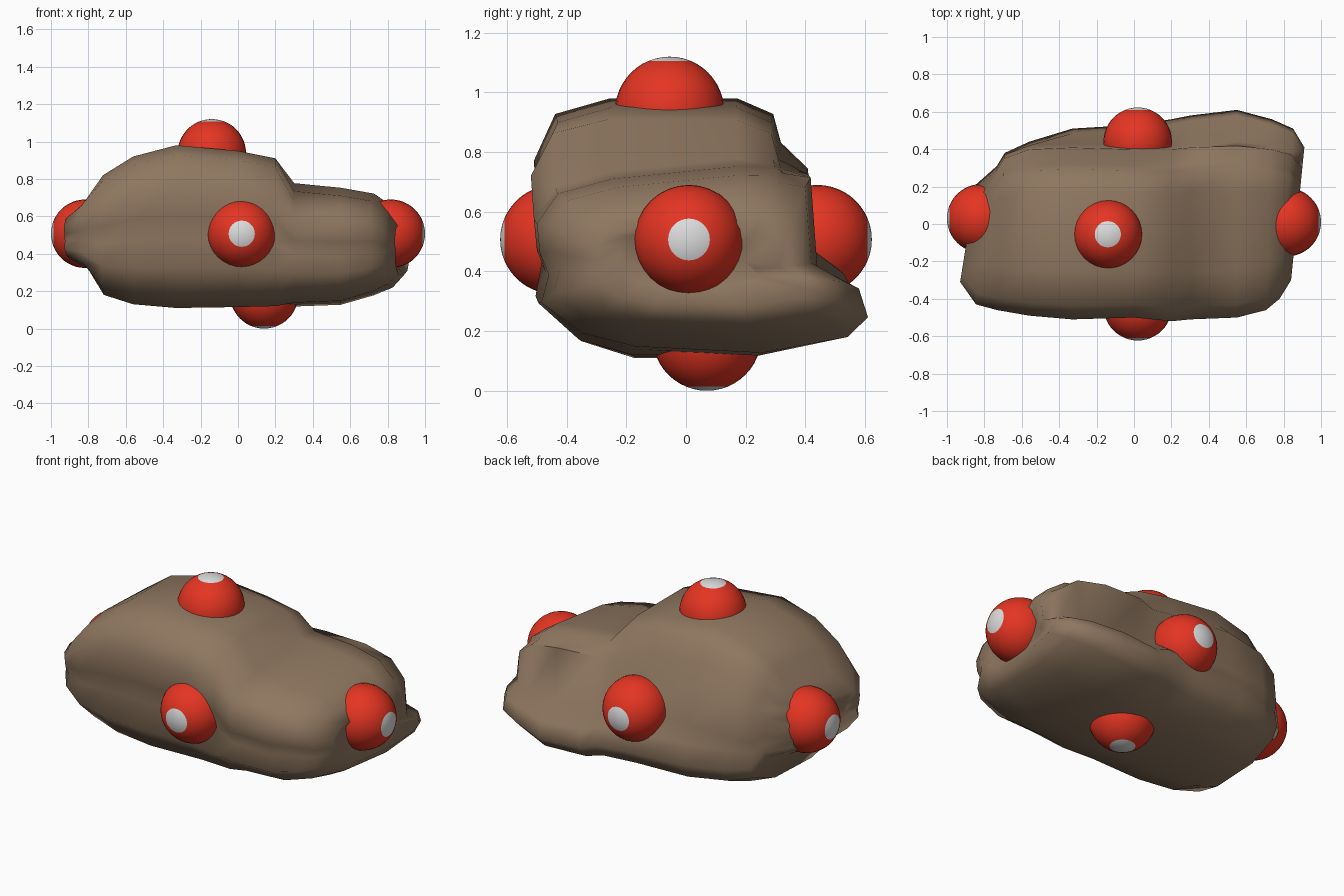
import bpy, bmesh, math
from mathutils import Vector

cube = bpy.data.objects.get("Cube")
if cube:
    bpy.data.objects.remove(cube, do_unlink=True)


def material(name, color, rough=0.6):
    m = bpy.data.materials.new(name)
    m.use_nodes = True
    m.diffuse_color = (*color, 1)
    bsdf = m.node_tree.nodes["Principled BSDF"]
    bsdf.inputs["Base Color"].default_value = (*color, 1)
    bsdf.inputs["Roughness"].default_value = rough
    return m


BROWN = material("rock brown", (0.275, 0.185, 0.117), 0.9)
RED = material("ball red", (0.78, 0.035, 0.016))
WHITE = material("cap white", (0.72, 0.72, 0.72))


def make_object(name, bm, mats, angle):
    bmesh.ops.recalc_face_normals(bm, faces=bm.faces)
    mesh = bpy.data.meshes.new(name)
    bm.to_mesh(mesh)
    bm.free()
    for m in mats:
        mesh.materials.append(m)
    ob = bpy.data.objects.new(name, mesh)
    bpy.context.collection.objects.link(ob)
    bpy.ops.object.select_all(action="DESELECT")
    ob.select_set(True)
    bpy.context.view_layer.objects.active = ob
    bpy.ops.object.shade_smooth_by_angle(angle=math.radians(angle))


# Rock cross-section: which side it scales with, fraction of depth, fraction of height
OUTLINE = [
    ("front", 0.34, 0), ("front", 0.69, 0.065), ("front", 0.97, 0.25),
    ("front", 0.92, 0.43), ("front", 0.98, 0.57), ("front", 1, 0.76),
    ("front", 0.86, 0.94), ("front", 0.5, 1),
    ("back", 0.4, 1), ("back", 0.68, 0.94), ("back", 0.74, 0.83),
    ("back", 0.95, 0.73), ("back", 1, 0.45),
    ("skirt", 0.95, 0.34), ("skirt", 1, 0.2), ("skirt", 0.89, 0.1), ("skirt", 0.42, 0),
]

# Rock stations: x, slant, tilt, shoulder drop, front y, upper back y, lower back y, bottom z, top z
STATIONS = [
    (-0.86, 0.12, 0, 1, -0.25, 0.16, 0.17, 0.41, 0.55),
    (-0.88, 0.16, 0, 1, -0.31, 0.20, 0.21, 0.37, 0.60),
    (-0.78, 0.15, 0, 1, -0.43, 0.30, 0.31, 0.32, 0.68),
    (-0.71, 0.05, 0, 1, -0.46, 0.37, 0.38, 0.18, 0.82),
    (-0.56, 0, 0, 1, -0.49, 0.42, 0.44, 0.13, 0.92),
    (-0.33, 0, 0, 1, -0.51, 0.43, 0.51, 0.11, 0.98),
    (0, 0, 0, 1, -0.50, 0.42, 0.53, 0.115, 0.95),
    (0.2, 0, 0, 1, -0.52, 0.42, 0.56, 0.12, 0.91),
    (0.3, 0, 0.1, 0.4, -0.51, 0.43, 0.58, 0.13, 0.76),
    (0.55, 0, 0.1, 0.35, -0.50, 0.44, 0.61, 0.14, 0.735),
    (0.72, 0.03, 0.1, 0.4, -0.46, 0.42, 0.56, 0.19, 0.705),
    (0.81, 0.08, 0.1, 0.6, -0.40, 0.39, 0.51, 0.23, 0.64),
    (0.87, 0.1, 0.05, 0.8, -0.30, 0.31, 0.41, 0.29, 0.56),
    (0.84, 0.04, 0, 1, -0.22, 0.20, 0.24, 0.35, 0.53),
]

# Rock body lofted along x, with slightly hollowed ends
bm = bmesh.new()
rings = []
for x, slant, tilt, drop, front, back, skirt, low, high in STATIONS:
    depth = {"front": front, "back": back, "skirt": skirt}
    ring = []
    for side, u, v in OUTLINE:
        y = depth[side] * u
        if side == "back" and v > 0.5:
            v = 1 - (1 - v) * drop
        z = low + (high - low) * v + tilt * y * (1.5 * v - 0.5)
        ring.append(bm.verts.new((x + slant * y, y, z)))
    rings.append(ring)
count = len(OUTLINE)
for a, b in zip(rings, rings[1:]):
    for i in range(count):
        j = (i + 1) % count
        bm.faces.new((a[i], a[j], b[j], b[i]))
bm.faces.new(rings[0])
bm.faces.new(rings[-1])
make_object("rock_body", bm, [BROWN], 75)


# Balls embedded in the rock, each with a white cap facing outward
RADIUS = 0.183


def ball(name, center, direction):
    bm = bmesh.new()
    bmesh.ops.create_uvsphere(bm, u_segments=32, v_segments=24, radius=RADIUS)
    for f in bm.faces:
        f.material_index = int(f.calc_center_median().z > RADIUS * 0.92)
    turn = Vector((0, 0, 1)).rotation_difference(Vector(direction))
    bmesh.ops.rotate(bm, verts=bm.verts, matrix=turn.to_matrix())
    bmesh.ops.translate(bm, verts=bm.verts, vec=center)
    make_object(name, bm, [RED, WHITE], 60)


ball("front_ball", (0.02, -0.44, 0.507), (0, -1, 0))
ball("back_ball", (0.02, 0.44, 0.507), (0, 1, 0))
ball("left_ball", (0.817, 0.01, 0.507), (1, 0, 0))
ball("right_ball", (-0.817, 0.03, 0.507), (-1, 0, 0))
ball("top_ball", (-0.14, -0.055, 0.937), (0, 0, 1))
ball("bottom_ball", (0.14, 0.07, 0.183), (0, 0, -1))
